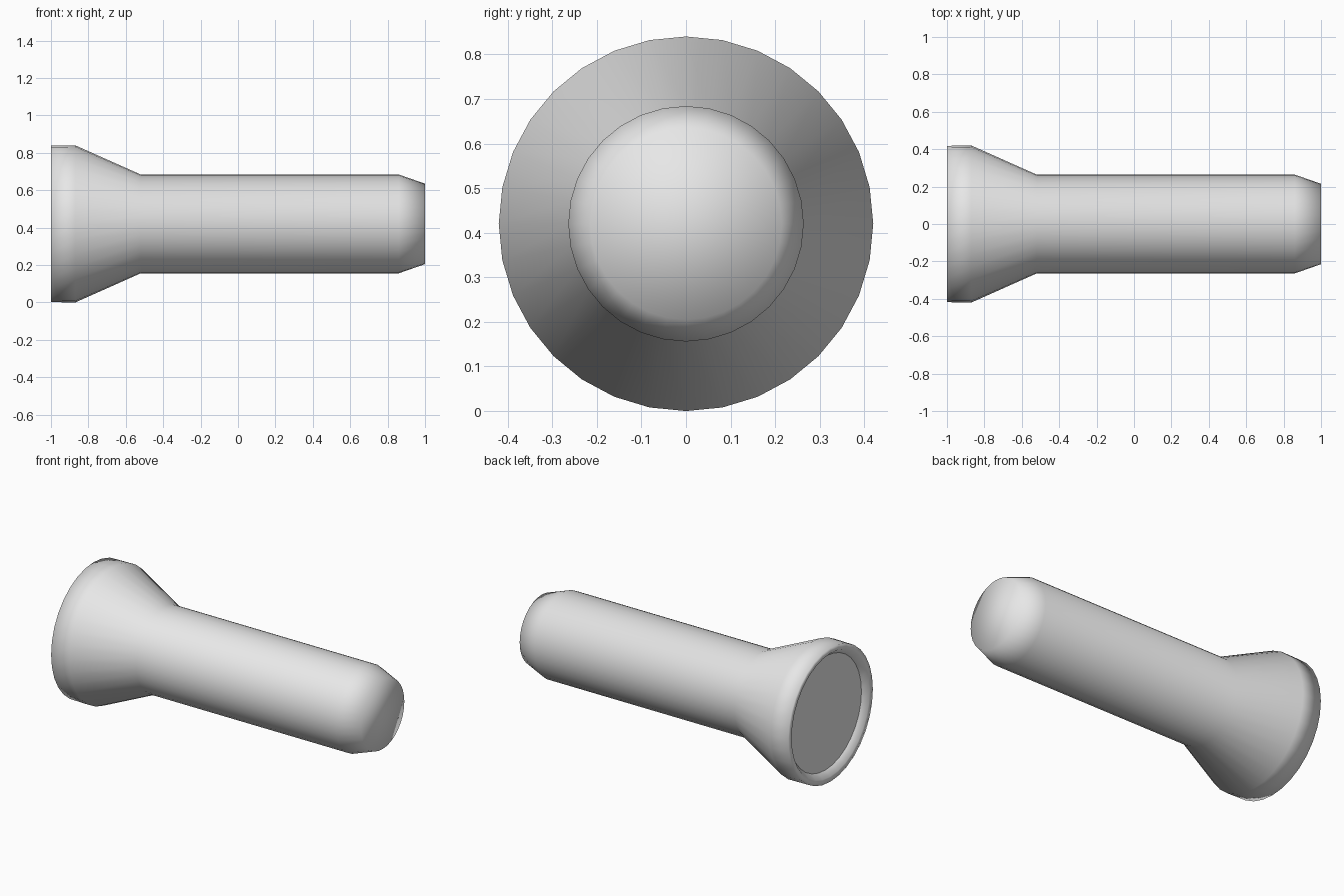
import bpy, bmesh
from math import sin, cos, tau

SIDES = 32
AXIS_Z = 0.42

if "Cube" in bpy.data.objects:
    bpy.data.objects.remove(bpy.data.objects["Cube"], do_unlink=True)

grey = bpy.data.materials.new("light grey")
grey.use_nodes = True
grey.diffuse_color = (0.8, 0.8, 0.8, 1)
grey.node_tree.nodes["Principled BSDF"].inputs["Base Color"].default_value = grey.diffuse_color


def lathe(name, profile, cap_start=False, cap_end=False, smooth=True):
    """Turn (x, radius) points around the long axis."""
    bm = bmesh.new()
    rings = []
    for x, r in profile:
        rings.append([bm.verts.new((x, r * sin(tau * i / SIDES), r * cos(tau * i / SIDES)))
                      for i in range(SIDES)])
    for a, b in zip(rings, rings[1:]):
        for i in range(SIDES):
            j = (i + 1) % SIDES
            bm.faces.new((a[i], a[j], b[j], b[i]))
    if cap_start:
        bm.faces.new(rings[0][::-1])
    if cap_end:
        bm.faces.new(rings[-1])
    for f in bm.faces:
        f.smooth = smooth
    mesh = bpy.data.meshes.new(name)
    bm.to_mesh(mesh)
    bm.free()
    # Make sure the outside of the shell faces outward
    mesh.materials.append(grey)
    obj = bpy.data.objects.new(name, mesh)
    obj.location.z = AXIS_Z
    bpy.context.collection.objects.link(obj)
    return obj


# Flared head, straight handle and tapered tail, with the rim turned inward
body = lathe("torch_body", [
    (-0.965, 0.355), (-1.0, 0.385), (-1.0, 0.418), (-0.87, 0.42),
    (-0.52, 0.264), (0.86, 0.264), (1.0, 0.215)], cap_end=True)

# Flat lens set just inside the rim
lens = lathe("lens", [(-0.965, 0.355), (-0.96, 0.355)], cap_start=True, smooth=False)

# Consistent outward normals on the closed lens and the shell
for obj in (body, lens):
    bm = bmesh.new()
    bm.from_mesh(obj.data)
    bmesh.ops.recalc_face_normals(bm, faces=bm.faces)
    if obj is body:
        tail = max(bm.faces, key=lambda f: f.calc_center_median().x)
        if tail.normal.x < 0:
            bmesh.ops.reverse_faces(bm, faces=bm.faces)
    else:
        front = min(bm.faces, key=lambda f: f.calc_center_median().x)
        if front.normal.x > 0:
            bmesh.ops.reverse_faces(bm, faces=bm.faces)
    bm.to_mesh(obj.data)
    bm.free()
